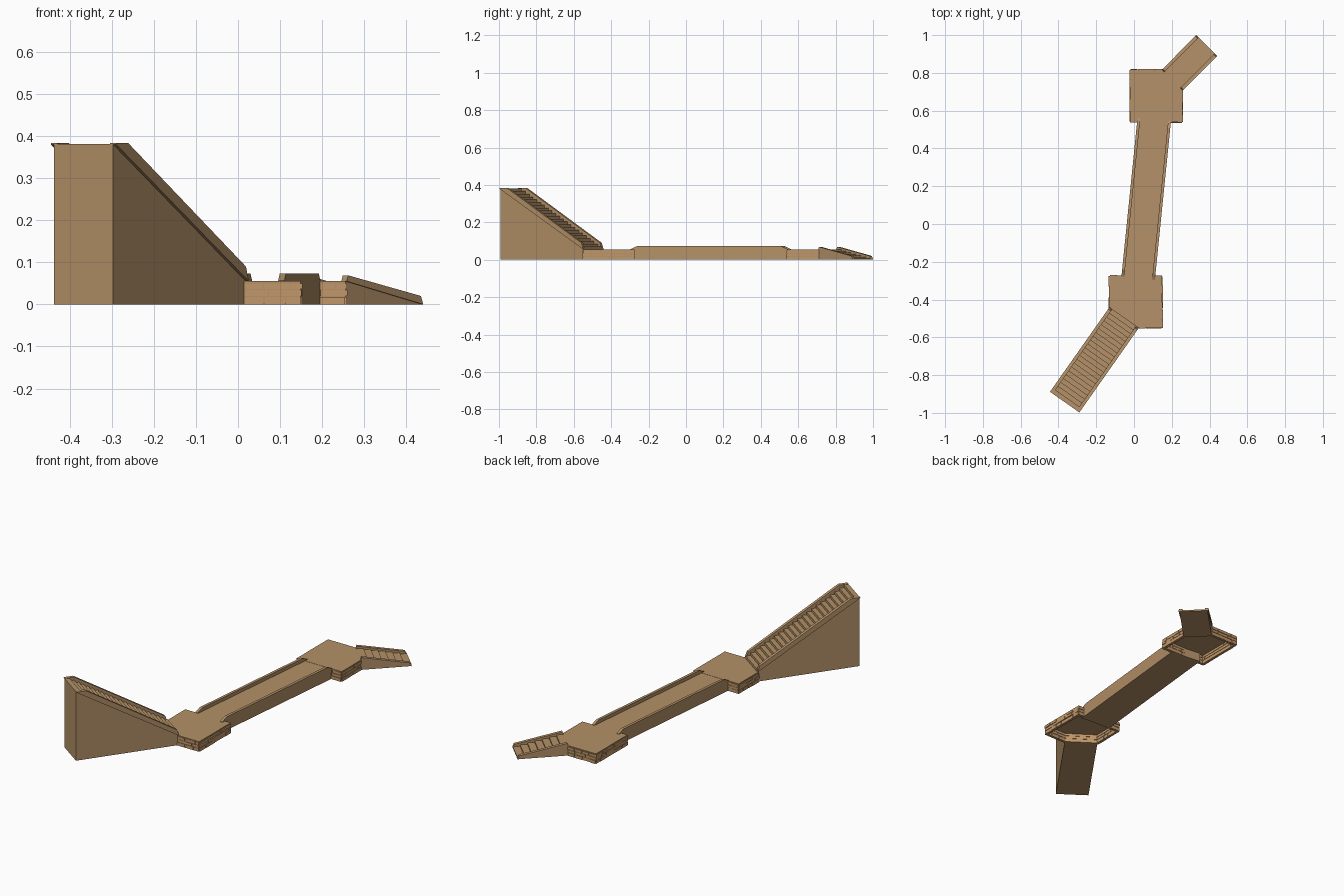
import bpy
import bmesh
import random
from mathutils import Vector

random.seed(4)
if "Cube" in bpy.data.objects:
    bpy.data.objects.remove(bpy.data.objects["Cube"], do_unlink=True)

DECK = 0.055  # walking height of both landings


def material(name, colour):
    mat = bpy.data.materials.new(name)
    mat.use_nodes = True
    mat.diffuse_color = (*colour, 1)
    bsdf = next(n for n in mat.node_tree.nodes if n.type == "BSDF_PRINCIPLED")
    bsdf.inputs["Base Color"].default_value = (*colour, 1)
    bsdf.inputs["Roughness"].default_value = 0.9
    return mat


STONE = material("tan stone", (0.456, 0.283, 0.138))
BRICK = material("warm brick", (0.53, 0.31, 0.142))


def finish(name, bm, mat):
    bmesh.ops.recalc_face_normals(bm, faces=bm.faces)
    mesh = bpy.data.meshes.new(name)
    bm.to_mesh(mesh)
    bm.free()
    mesh.materials.append(mat)
    obj = bpy.data.objects.new(name, mesh)
    bpy.context.collection.objects.link(obj)
    return obj


def prism(bm, ring, offset):
    """Close a ring of points into a solid by sweeping it along offset."""
    face = bm.faces.new([bm.verts.new(p) for p in ring])
    swept = bmesh.ops.extrude_face_region(bm, geom=[face], use_keep_orig=True)
    verts = [v for v in swept["geom"] if isinstance(v, bmesh.types.BMVert)]
    bmesh.ops.translate(bm, verts=verts, vec=offset)


def run_frame(start, end):
    a, b = Vector((*start, 0)), Vector((*end, 0))
    along = (b - a).normalized()
    return a, along, Vector((along.y, -along.x, 0)), (b - a).length


def side_profile(name, profile, start, end, lo, hi, mat=STONE):
    """Sweep a (distance, height) profile across a run, from lo to hi."""
    a, along, across, _ = run_frame(start, end)
    bm = bmesh.new()
    ring = [a + along * s + across * lo + Vector((0, 0, z)) for s, z in profile]
    prism(bm, ring, across * (hi - lo))
    return finish(name, bm, mat)


def parapets(name, profile, start, end, half, thick):
    for side, inner in (("left", -half), ("right", half - thick)):
        side_profile(f"{side}_{name}", profile, start, end, inner, inner + thick)


def staircase(name, low, high, half, z_low, z_high, steps, lip, coping):
    """Solid flight rising from low to high, with an overhanging coping."""
    length = run_frame(low, high)[3]
    profile = [(length, 0), (0, 0)]
    for i in range(steps):
        z = z_low + (z_high - z_low) * (i + 1) / steps
        profile += [(length * i / steps, z), (length * (i + 1) / steps, z)]
    side_profile(f"{name}_steps", profile, low, high, lip - half, half - lip)
    parapets(f"{name}_coping", coping(length), low, high, half, 0.018)


def brick_wall(bm, start, end, rows):
    """Courses of uneven bricks along one edge, outside on the right."""
    a, along, across, length = run_frame(start, end)
    for z0, z1 in rows:
        s = 0.0
        while s < length - 0.002:
            e = s + random.uniform(0.03, 0.065)
            if e > length - 0.02:
                e = length
            out = random.uniform(0.001, 0.005)
            corners = [(s, -0.012), (e - 0.002, -0.012), (e - 0.002, out), (s, out)]
            ring = [a + along * u + across * v + Vector((0, 0, z0)) for u, v in corners]
            prism(bm, ring, Vector((0, 0, z1 - z0)))
            s = e


def landing(name, outline):
    # thin paved top
    bm = bmesh.new()
    prism(bm, [(x, y, DECK - 0.006) for x, y in outline], Vector((0, 0, 0.006)))
    finish(f"{name}_paving", bm, STONE)
    # hollow ring of bricks with a mortar backing
    bricks, backing = bmesh.new(), bmesh.new()
    rows = [(0, 0.018), (0.02, 0.034), (0.036, 0.05)]
    for p, q in zip(outline, outline[1:] + outline[:1]):
        brick_wall(bricks, p, q, rows)
        a, along, across, length = run_frame(p, q)
        ring = [a, a + along * length, a + along * length - across * 0.01, a - across * 0.01]
        prism(backing, [v + Vector((0, 0, 0.001)) for v in ring], Vector((0, 0, DECK - 0.007)))
    finish(f"{name}_bricks", bricks, BRICK)
    finish(f"{name}_mortar", backing, STONE)


# Landings, outlined counter-clockwise with one corner cut for the stairs
landing("front_landing", [(-0.13, -0.275), (-0.13, -0.45), (0.015, -0.55),
                          (0.148, -0.55), (0.148, -0.275)])
landing("back_landing", [(-0.02, 0.815), (-0.02, 0.54), (0.256, 0.54),
                         (0.256, 0.71), (0.15, 0.815)])

# Bridge between the landings, with low parapets that taper at both ends
START, END = (0.022, -0.287), (0.107, 0.552)
SPAN = run_frame(START, END)[3]
TOP = 0.073
side_profile("bridge_deck", [(0, 0), (SPAN, 0), (SPAN, DECK - 0.001), (0, DECK - 0.001)],
             START, END, -0.086, 0.086)
parapets("bridge_parapet",
         [(0, 0), (SPAN, 0), (SPAN, DECK + 0.002), (SPAN - 0.035, TOP),
          (0.035, TOP), (0, DECK + 0.002)], START, END, 0.089, 0.015)

# Tall flight at the front
staircase("tall_stair", (-0.052, -0.495), (-0.367, -0.943), 0.095, DECK, 0.381, 22, 0.009,
          lambda n: [(0, DECK), (n, 0.38), (n, 0.383), (n - 0.05, 0.383), (0.012, 0.09)])

# Short flight at the back
staircase("short_stair", (0.385, 0.945), (0.203, 0.762), 0.078, 0, DECK, 7, 0.004,
          lambda n: [(0, 0), (n, DECK), (n - 0.005, 0.069), (0.008, 0.02)])
